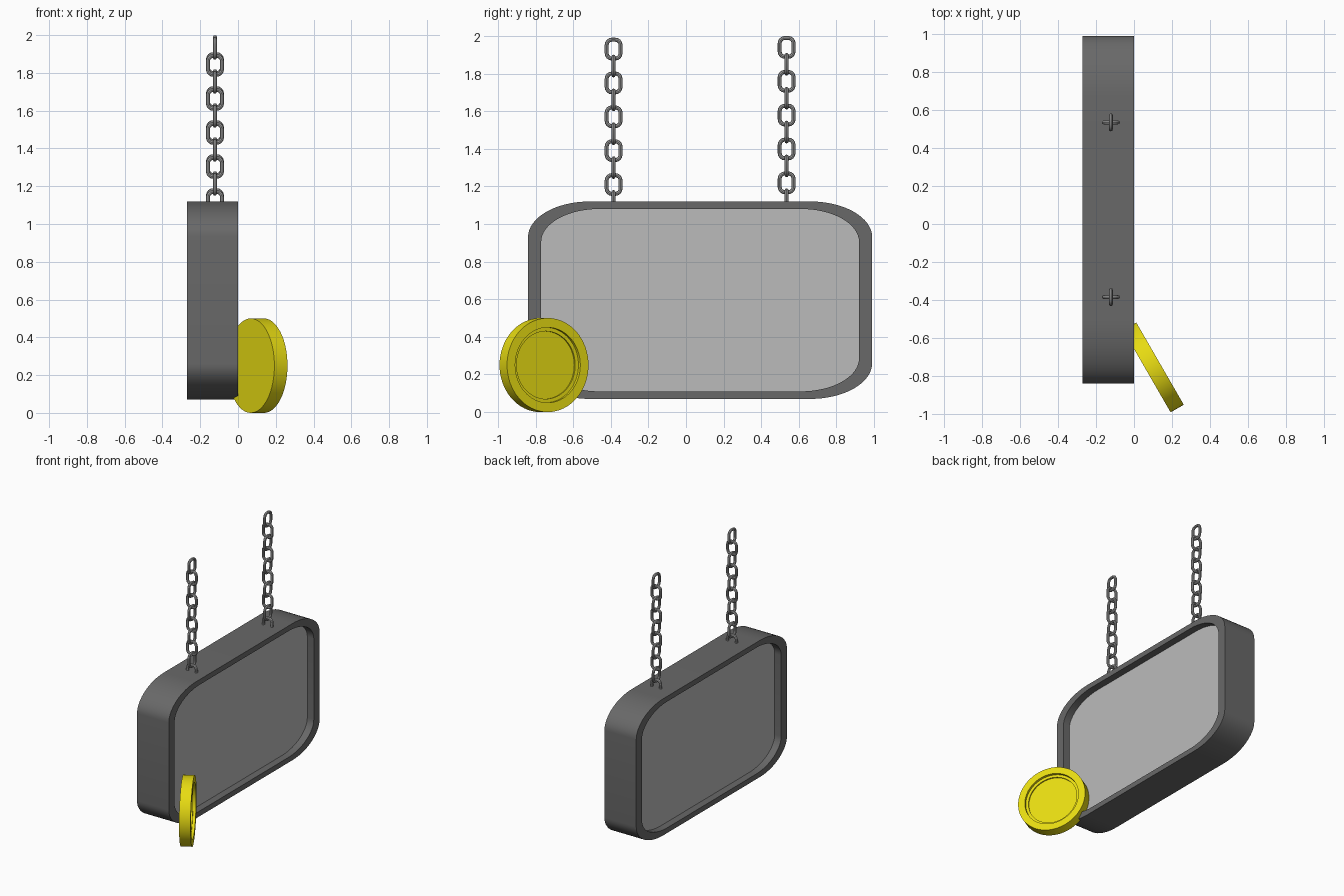
import bpy, bmesh, math
from mathutils import Matrix, Vector

if "Cube" in bpy.data.objects:
    bpy.data.objects.remove(bpy.data.objects["Cube"])


def material(name, rgb):
    m = bpy.data.materials.new(name)
    m.diffuse_color = (*rgb, 1)
    m.use_nodes = True
    m.node_tree.nodes["Principled BSDF"].inputs["Base Color"].default_value = m.diffuse_color
    return m


FRAME = material("dark grey", (0.14, 0.14, 0.14))
PANEL = material("light grey", (0.50, 0.50, 0.50))
STEEL = material("chain grey", (0.36, 0.36, 0.36))
YELLOW = material("yellow", (0.80, 0.71, 0.006))


def outline(hy, hz, ry, rz, steps):
    """Rectangle in (y, z) with elliptical corners."""
    pts = []
    for q, (sy, sz) in enumerate(((1, 1), (-1, 1), (-1, -1), (1, -1))):
        for i in range(steps + 1):
            a = math.pi / 2 * (q + i / steps)
            pts.append((sy * (hy - ry) + ry * math.cos(a),
                        sz * (hz - rz) + rz * math.sin(a)))
    return pts


def circle(r, n=64):
    return [(r * math.cos(2 * math.pi * i / n), r * math.sin(2 * math.pi * i / n)) for i in range(n)]


def finish(name, bm, mat, matrix):
    bmesh.ops.recalc_face_normals(bm, faces=bm.faces)
    me = bpy.data.meshes.new(name)
    bm.to_mesh(me)
    bm.free()
    me.materials.append(mat)
    ob = bpy.data.objects.new(name, me)
    bpy.context.collection.objects.link(ob)
    ob.matrix_world = matrix
    bpy.ops.object.select_all(action='DESELECT')
    bpy.context.view_layer.objects.active = ob
    ob.select_set(True)
    bpy.ops.object.shade_smooth_by_angle(angle=math.radians(35))
    return ob


def bridge(bm, a, b):
    n = len(a)
    for i in range(n):
        bm.faces.new((a[i], a[(i + 1) % n], b[(i + 1) % n], b[i]))


def loft(name, rings, mat, matrix, caps=True):
    """Join outlines, each given as (x offset, points)."""
    bm = bmesh.new()
    loops = [[bm.verts.new((x, y, z)) for y, z in pts] for x, pts in rings]
    for a, b in zip(loops, loops[1:]):
        bridge(bm, a, b)
    if caps:
        bm.faces.new(loops[0])
        bm.faces.new(loops[-1])
    return finish(name, bm, mat, matrix)


def link(name, matrix, wire=0.0105, sides=8):
    """One chain link: a round wire swept along a rounded rectangle."""
    path = [Vector((0, y, z)) for y, z in outline(0.037, 0.050, 0.028, 0.028, 4)]
    n = len(path)
    bm = bmesh.new()
    loops = []
    for i, p in enumerate(path):
        t = (path[(i + 1) % n] - path[i - 1]).normalized()
        side = Vector((1, 0, 0)).cross(t)
        loops.append([bm.verts.new(p + wire * (math.cos(a) * side + math.sin(a) * Vector((1, 0, 0))))
                      for a in (2 * math.pi * k / sides for k in range(sides))])
    for i in range(n):
        bridge(bm, loops[i], loops[(i + 1) % n])
    return finish(name, bm, STEEL, matrix)


# Sign frame, recessed on both faces
outer = outline(0.915, 0.525, 0.33, 0.19, 16)
inner = outline(0.845, 0.485, 0.31, 0.175, 16)
place = Matrix.Translation((0, 0.075, 0.595))
loft("sign_frame", [(-0.06, inner), (0, inner), (0, outer),
                    (-0.27, outer), (-0.27, inner), (-0.21, inner)], FRAME, place, caps=False)

# Display panel, showing on both faces
loft("sign_panel", [(-0.055, inner), (-0.215, inner)], PANEL, place)

# Round badge with a stepped hollow, turned 30 degrees
loft("round_badge", [(-0.08, circle(0.25)), (0, circle(0.25)), (0, circle(0.2)),
                     (-0.02, circle(0.2)), (-0.02, circle(0.18)), (-0.03, circle(0.18))], YELLOW,
     Matrix.Translation((0.137, -0.735, 0.25)) @ Matrix.Rotation(math.radians(30), 4, 'Z'))

# Two chains of alternating links
for side, y, top in (("front", -0.385, 1.930), ("back", 0.535, 1.939)):
    for i in range(10):
        link(f"{side}_chain_link_{i + 1}",
             Matrix.Translation((-0.122, y, top - 0.09 * i)) @ Matrix.Rotation(math.pi / 2 * (i % 2), 4, 'Z'))
